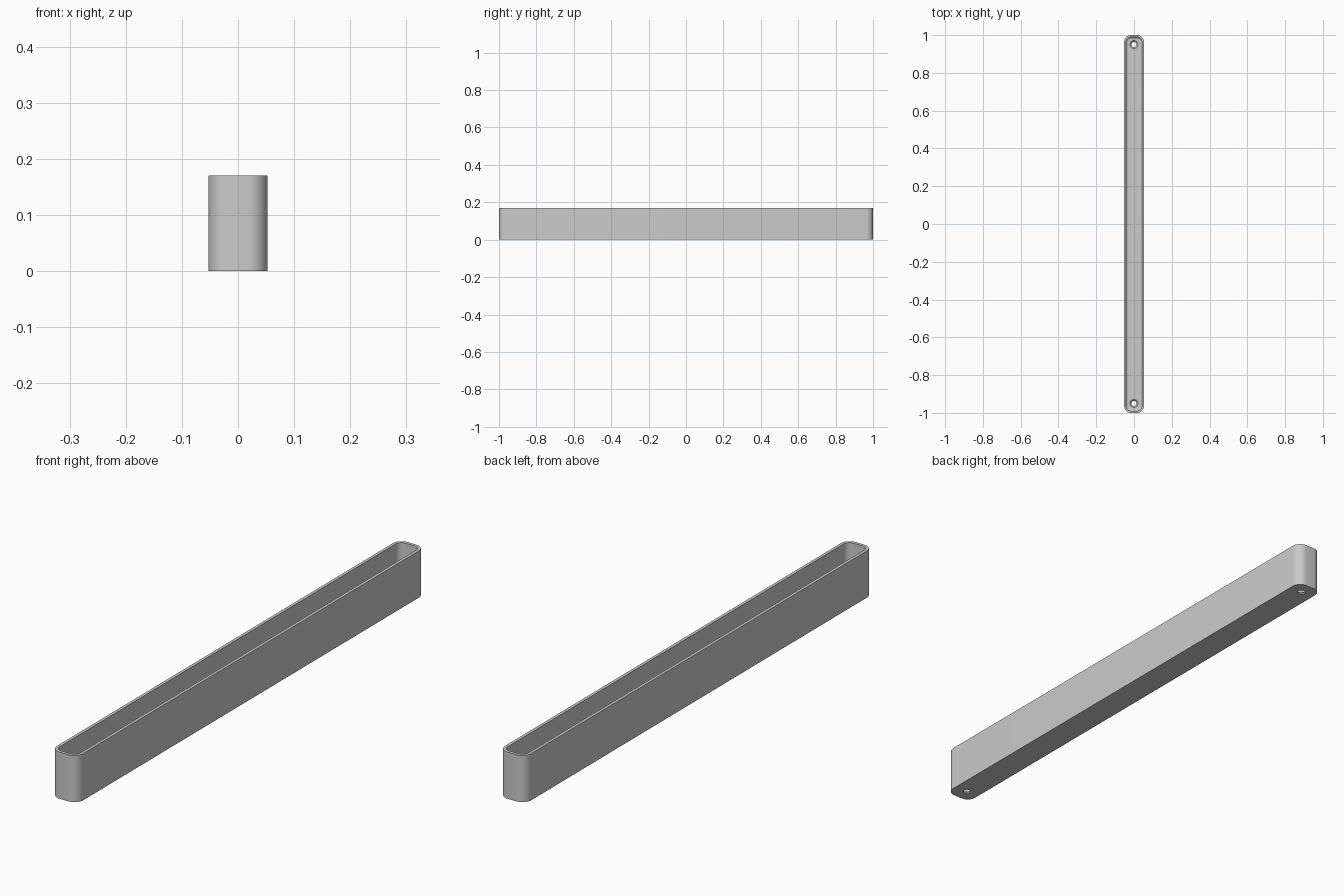
import bpy, bmesh
from math import sin, cos, pi, radians

cube = bpy.data.objects.get("Cube")
if cube:
    bpy.data.objects.remove(cube)

HALF_X, HALF_Y, HEIGHT = 0.0525, 1.0, 0.17
CORNER, WALL, FLOOR, FILLET = 0.035, 0.011, 0.012, 0.012
HOLE_Y, HOLE_R, SINK_R = 0.95, 0.0135, 0.021
CORNER_STEPS, HOLE_STEPS, FILLET_STEPS = 10, 32, 6

bm = bmesh.new()


def close_loop(points):
    verts = [bm.verts.new(p) for p in points]
    for i, v in enumerate(verts):
        bm.edges.new((verts[i - 1], v))
    return verts


def rounded_ring(inset, z):
    """Rounded rectangle, moved inward by inset."""
    r = CORNER - inset
    points = []
    for k, (sx, sy) in enumerate([(1, 1), (-1, 1), (-1, -1), (1, -1)]):
        for i in range(CORNER_STEPS + 1):
            a = (k + i / CORNER_STEPS) * pi / 2
            points.append((sx * (HALF_X - CORNER) + r * cos(a),
                           sy * (HALF_Y - CORNER) + r * sin(a), z))
    return close_loop(points)


def circle(y, r, z):
    angles = [2 * pi * i / HOLE_STEPS for i in range(HOLE_STEPS)]
    return close_loop([(r * cos(a), y + r * sin(a), z) for a in angles])


def skin(rings):
    for a, b in zip(rings, rings[1:]):
        for i in range(len(a)):
            bm.faces.new((a[i - 1], a[i], b[i], b[i - 1]))


def fill(loops):
    edges = [bm.edges.get((l[i - 1], l[i])) for l in loops for i in range(len(l))]
    bmesh.ops.triangle_fill(bm, edges=edges, use_beauty=True)


# Outer wall, rim, inner wall and the rounded joint to the floor
walls = [rounded_ring(0, 0), rounded_ring(0, HEIGHT), rounded_ring(WALL, HEIGHT)]
for i in range(FILLET_STEPS + 1):
    a = i / FILLET_STEPS * pi / 2
    walls.append(rounded_ring(WALL + FILLET * (1 - cos(a)),
                              FLOOR + FILLET * (1 - sin(a))))
skin(walls)

# Countersunk screw holes through the floor
holes = []
for y in (-HOLE_Y, HOLE_Y):
    hole = [circle(y, HOLE_R, 0), circle(y, HOLE_R, FLOOR * 0.4),
            circle(y, SINK_R, FLOOR)]
    skin(hole)
    holes.append(hole)

# Underside and inner floor
fill([walls[0]] + [h[0] for h in holes])
fill([walls[-1]] + [h[-1] for h in holes])
bmesh.ops.recalc_face_normals(bm, faces=bm.faces)

mesh = bpy.data.meshes.new("trough")
bm.to_mesh(mesh)
bm.free()
trough = bpy.data.objects.new("trough", mesh)
bpy.context.collection.objects.link(trough)

grey = bpy.data.materials.new("light grey")
grey.use_nodes = True
colour = (0.6, 0.6, 0.6, 1)
grey.diffuse_color = colour
grey.node_tree.nodes["Principled BSDF"].inputs["Base Color"].default_value = colour
mesh.materials.append(grey)

bpy.ops.object.select_all(action='DESELECT')
trough.select_set(True)
bpy.context.view_layer.objects.active = trough
bpy.ops.object.shade_smooth_by_angle(angle=radians(30))
